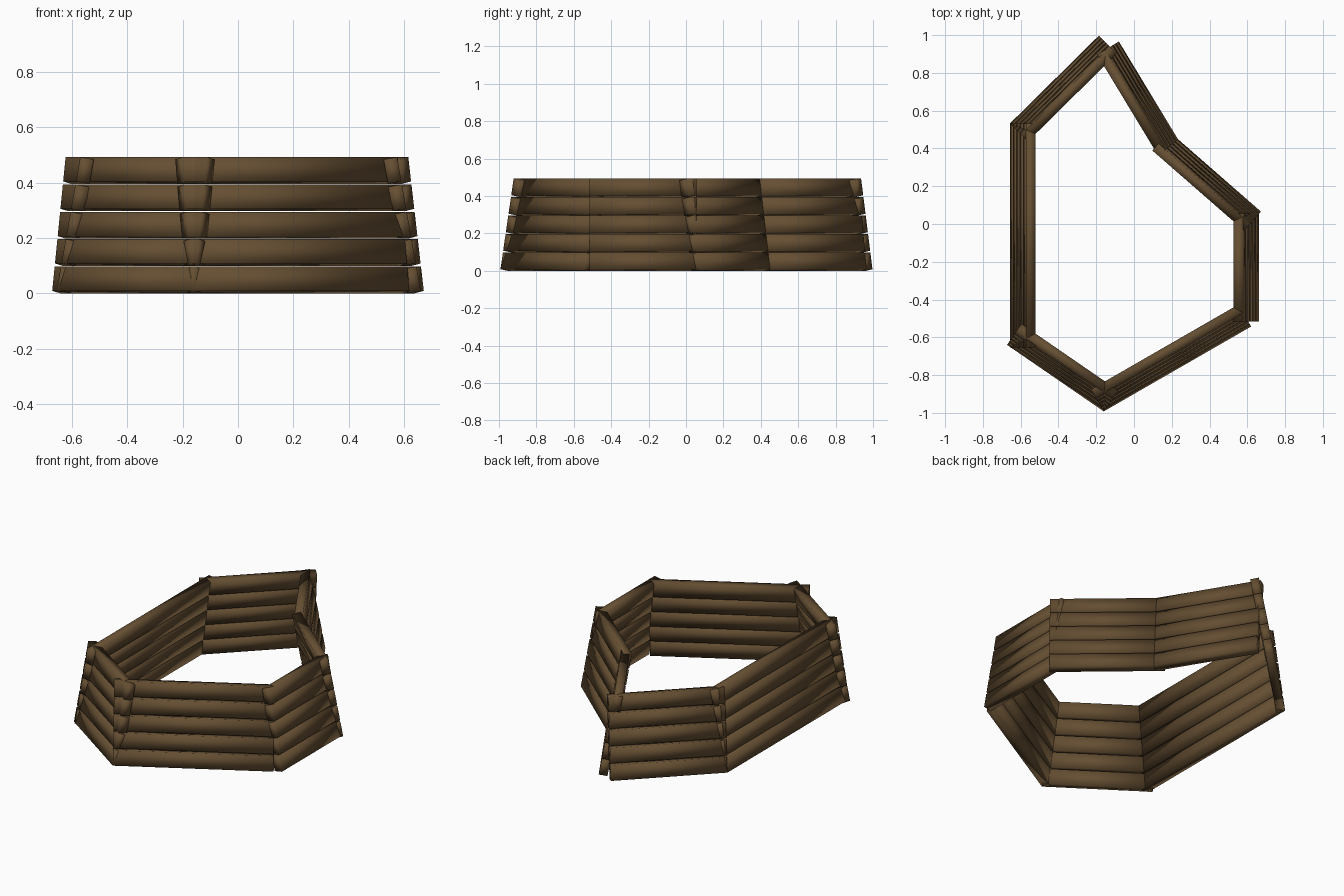
import bpy
import math
from mathutils import Vector

if "Cube" in bpy.data.objects:
    bpy.data.objects.remove(bpy.data.objects["Cube"])

TILT = math.radians(10)        # walls lean inward
PITCH, THICK, HEIGHT = 0.1005, 0.05, 0.0895
COUNT = 5

wood = bpy.data.materials.new("dark brown wood")
wood.diffuse_color = (0.13, 0.077, 0.032, 1)
wood.use_nodes = True
wood.node_tree.nodes["Principled BSDF"].inputs["Base Color"].default_value = wood.diffuse_color

# Outer bottom edge of each wall, counter-clockwise seen from above
WALLS = {
    "left_wall": ((-0.656, 0.533), (-0.656, -0.655)),
    "front_left_wall": ((-0.672, -0.64), (-0.16, -0.992)),
    "front_right_wall": ((-0.16, -0.992), (0.62, -0.543)),
    "right_wall": ((0.661, -0.516), (0.661, 0.055)),
    "inset_right_wall": ((0.672, 0.066), (0.186, 0.49)),
    "inset_back_wall": ((0.24, 0.437), (-0.08, 0.966)),
    "back_left_wall": ((-0.186, 0.997), (-0.656, 0.533)),
}


def plank(name, a, b, row):
    """One board: a box tilted about its long axis, stacked up the slope."""
    a, b = Vector((*a, 0)), Vector((*b, 0))
    along = (b - a).normalized()
    inward = Vector((-along.y, along.x, 0))
    up = Vector((0, 0, 1))
    rise = up * math.cos(TILT) + inward * math.sin(TILT)
    depth = inward * math.cos(TILT) - up * math.sin(TILT)
    base = up * (THICK * math.sin(TILT)) + rise * (row * PITCH)
    section = [base, base + depth * THICK,
               base + depth * THICK + rise * HEIGHT, base + rise * HEIGHT]
    verts = [p + s for p in (a, b) for s in section]
    faces = [(0, 1, 2, 3), (7, 6, 5, 4)]
    faces += [(i, i + 4, (i + 1) % 4 + 4, (i + 1) % 4) for i in range(4)]
    mesh = bpy.data.meshes.new(name)
    mesh.from_pydata(verts, [], faces)
    mesh.materials.append(wood)
    mesh.shade_smooth()        # soft rounded look on each board
    obj = bpy.data.objects.new(name, mesh)
    bpy.context.collection.objects.link(obj)


# Stack the boards of every wall
for wall, (start, end) in WALLS.items():
    for row in range(COUNT):
        plank(f"{wall}_plank_{row + 1}", start, end, row)
